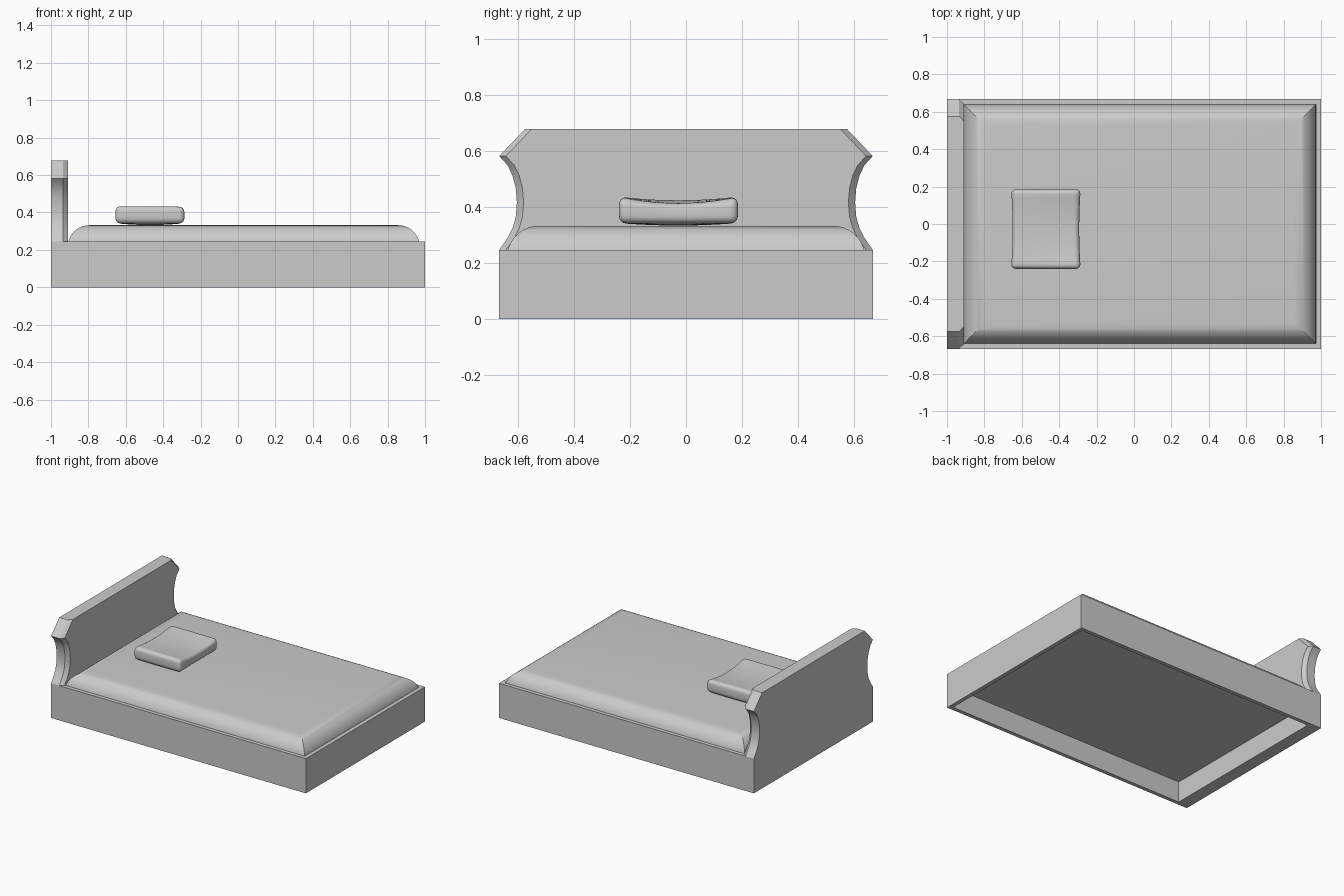
import bpy, bmesh, math

if "Cube" in bpy.data.objects:
    bpy.data.objects.remove(bpy.data.objects["Cube"])


def finish(name, bm, smooth=None):
    bmesh.ops.recalc_face_normals(bm, faces=bm.faces)
    mesh = bpy.data.meshes.new(name)
    bm.to_mesh(mesh)
    bm.free()
    ob = bpy.data.objects.new(name, mesh)
    bpy.context.collection.objects.link(ob)
    if smooth:
        bpy.ops.object.select_all(action='DESELECT')
        ob.select_set(True)
        bpy.context.view_layer.objects.active = ob
        bpy.ops.object.shade_smooth_by_angle(angle=math.radians(smooth))
    return ob


def loft(bm, rings, cap=True, closed=False):
    """Bridge equal-length closed point rings, capping or joining the ends."""
    loops = [[bm.verts.new(p) for p in ring] for ring in rings]
    n = len(loops[0])
    pairs = list(zip(loops, loops[1:]))
    if closed:
        pairs.append((loops[-1], loops[0]))
    for a, b in pairs:
        for i in range(n):
            j = (i + 1) % n
            bm.faces.new((a[i], a[j], b[j], b[i]))
    if cap:
        bm.faces.new(loops[0])
        bm.faces.new(loops[-1])


def rect(x0, x1, y, z):
    return [(x0, -y, z), (x1, -y, z), (x1, y, z), (x0, y, z)]


W, RIM = 0.667, 0.246
MX0, MX1, MY = -0.91, 0.972, 0.64

# Hollow bed frame, open underneath, thick at the head end
bm = bmesh.new()
loft(bm, [rect(-1, 1, W, 0), rect(-1, 1, W, RIM),
          rect(MX0, MX1, MY, RIM), rect(MX0, MX1, MY, 0)], cap=False, closed=True)
finish("bed_frame", bm)

# Headboard with scooped sides, cut top corners and bevelled front side edges
half = [(W, RIM), (0.637, 0.29), (0.619, 0.325), (0.608, 0.365), (0.604, 0.415),
        (0.608, 0.465), (0.619, 0.51), (0.637, 0.548), (W, 0.581), (0.575, 0.678)]


def board(x, inset):
    right = [(x, y - inset, z) for y, z in half]
    left = [(x, -(y - inset), z) for y, z in reversed(half)]
    return right + left


bm = bmesh.new()
loft(bm, [board(-1, 0), board(-0.935, 0), board(MX0, 0.024)])
finish("headboard", bm, 25)

# Mattress with a rounded upper edge and mitred corners
R, TOP = 0.115, 0.332
rings = [rect(MX0, MX1, MY, 0.147)]
for i in range(11):
    a = math.pi / 2 * i / 10
    d = R * (1 - math.cos(a))
    rings.append(rect(MX0 + d, MX1 - d, MY - d, TOP - R + R * math.sin(a)))
bm = bmesh.new()
loft(bm, rings)
finish("mattress", bm, 30)

# Pillow: rounded block, sagging across its width with pinched sides
HX, HY, HZ = 0.178, 0.213, 0.043
bm = bmesh.new()
bmesh.ops.create_cube(bm, size=2)
bmesh.ops.scale(bm, vec=(HX, HY, HZ), verts=bm.verts)
bmesh.ops.bevel(bm, geom=bm.edges[:], offset=0.026, segments=4, profile=0.5,
                affect='EDGES')
for axis, size in (((1, 0, 0), HX), ((0, 1, 0), HY)):
    for i in range(-4, 5):
        co = [a * size * i * 0.2 for a in axis]
        bmesh.ops.bisect_plane(bm, geom=bm.verts[:] + bm.edges[:] + bm.faces[:],
                               plane_co=co, plane_no=axis)
for v in bm.verts:
    u, w, h = v.co.x / HX, v.co.y / HY, v.co.z / HZ
    top = 0.412 + 0.006 * (1 - u) * (1 - w * w) + 0.024 * w * w
    low = 0.342 - 0.009 * (1 - u * u) * (1 - w * w)
    v.co = (-0.471 + u * (HX + 0.008 * w * w), -0.027 + v.co.y,
            low + (top - low) * (h + 1) / 2)
finish("pillow", bm, 40)
